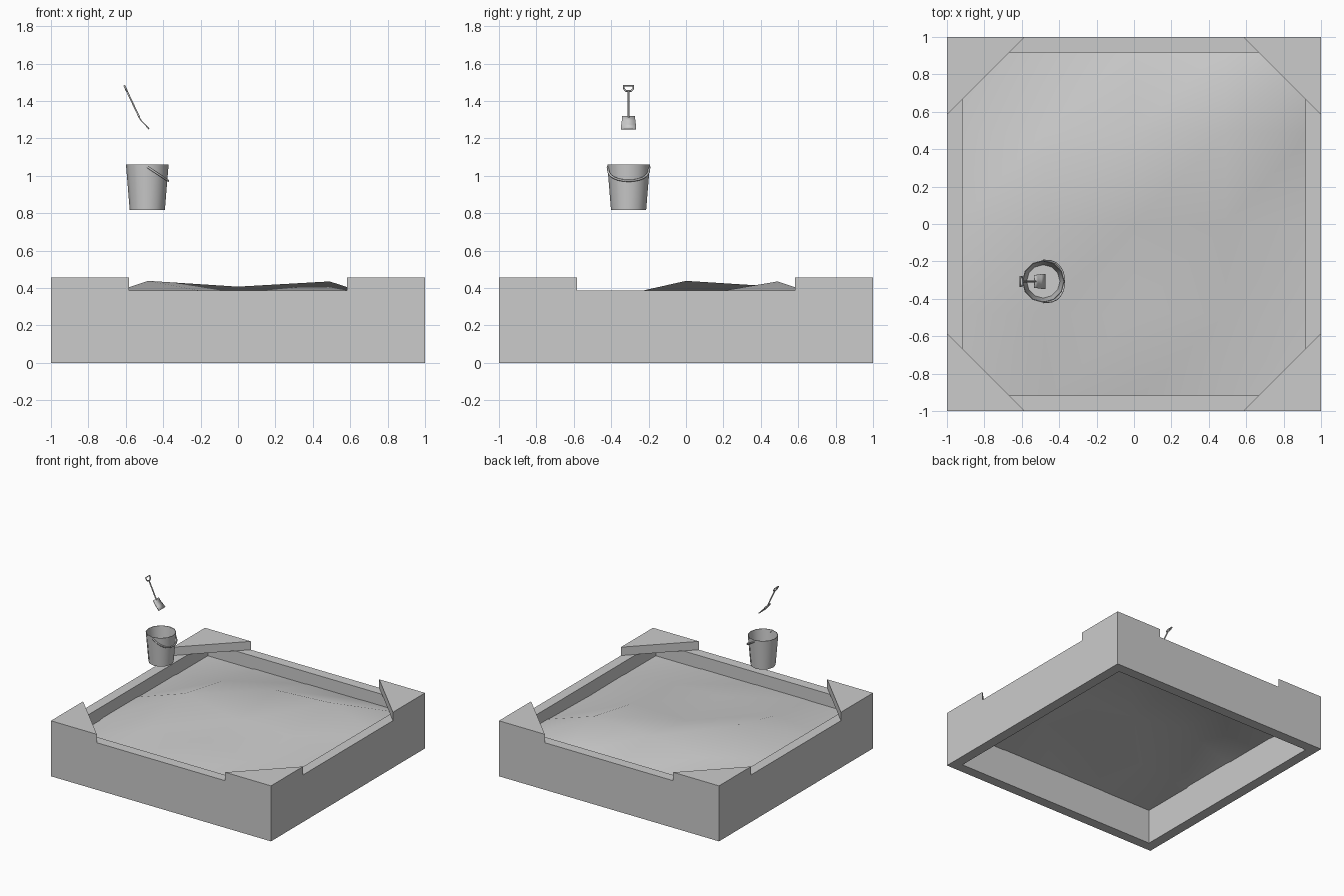
import bpy, bmesh, math
from mathutils import Vector

if "Cube" in bpy.data.objects:
    bpy.data.objects.remove(bpy.data.objects["Cube"])


def make(name, verts, faces, smooth=None):
    me = bpy.data.meshes.new(name)
    bm = bmesh.new()
    vs = [bm.verts.new(v) for v in verts]
    for f in faces:
        bm.faces.new([vs[i] for i in f])
    bm.to_mesh(me)
    bm.free()
    ob = bpy.data.objects.new(name, me)
    bpy.context.collection.objects.link(ob)
    if smooth:
        bpy.context.view_layer.objects.active = ob
        ob.select_set(True)
        bpy.ops.object.shade_smooth_by_angle(angle=math.radians(smooth))
        ob.select_set(False)
    return ob


def lathe(name, rings, n, centre, off=0, close=False, smooth=None):
    """Stack rings of (radius, z) around the centre."""
    verts = [(centre[0] + r * math.cos(2 * math.pi * i / n + off),
              centre[1] + r * math.sin(2 * math.pi * i / n + off), z)
             for r, z in rings for i in range(n)]
    m = len(rings)
    faces = []
    for k in range(m if close else m - 1):
        a, b = k * n, (k + 1) % m * n
        faces += [(a + i, a + (i + 1) % n, b + (i + 1) % n, b + i) for i in range(n)]
    if not close:
        faces += [tuple(reversed(range(n))), tuple(range((m - 1) * n, m * n))]
    return make(name, verts, faces, smooth)


def tube(name, points, radius, cyclic=False):
    cu = bpy.data.curves.new(name, 'CURVE')
    cu.dimensions = '3D'
    cu.bevel_depth = radius
    cu.bevel_resolution = 1
    cu.use_fill_caps = True
    sp = cu.splines.new('POLY')
    sp.points.add(len(points) - 1)
    for p, co in zip(sp.points, points):
        p.co = (*co, 1)
    sp.use_cyclic_u = cyclic
    ob = bpy.data.objects.new(name, cu)
    bpy.context.collection.objects.link(ob)
    return ob


# Square frame, open top and bottom
R2 = math.sqrt(2)
IN = 0.917
lathe("frame", [(R2, 0), (R2, 0.387), (IN * R2, 0.387), (IN * R2, 0)], 4, (0, 0),
      off=math.pi / 4, close=True)

# Triangular corner seats
for k, (sx, sy) in enumerate([(1, 1), (-1, 1), (-1, -1), (1, -1)]):
    tri = [(sx, sy), (0.583 * sx, sy), (sx, 0.583 * sy)]
    if sx * sy < 0:
        tri.reverse()
    make(f"corner_seat_{k + 1}", [(x, y, z) for z in (0.387, 0.456) for x, y in tri],
         [(2, 1, 0), (3, 4, 5)] + [(i, (i + 1) % 3, (i + 1) % 3 + 3, i + 3) for i in range(3)])

# Sand surface with two low mounds
heights = [(.28, .28, .28, .28, .28),
           (.28, .33, .36, .33, .28),
           (.28, .438, .347, .352, .275),
           (.28, .355, .407, .435, .285),
           (.28, .28, .28, .28, .28)]
coords = [-0.95, -0.48, 0, 0.49, 0.95]
sand_v = [(coords[i], coords[j], heights[j][i]) for j in range(5) for i in range(5)]
sand_f = []
for j in range(4):
    for i in range(4):
        a = j * 5 + i
        sand_f += [(a, a + 1, a + 6), (a, a + 6, a + 5)]
make("sand", sand_v, sand_f, 60)

# Bucket with a thin wall
bx, by = -0.485, -0.307
lathe("bucket", [(0.094, 0.817), (0.114, 1.060), (0.110, 1.060), (0.089, 0.822)],
      12, (bx, by), smooth=40)

# Bucket handle, hanging forward
d = Vector((0.112, 0, -0.074))
arc = []
for i in range(13):
    t = math.pi * i / 12
    arc.append(Vector((bx, by - 0.111 * math.cos(t), 1.047)) + d * math.sin(t) ** 0.7)
tube("bucket_handle", arc, 0.006)


# Spade shaft and grip
def on_axis(z, dy=0):
    return (-0.608 + (1.482 - z) * 0.475, by + dy, z)


tube("spade_shaft", [on_axis(1.455), on_axis(1.31)], 0.005)
grip = [(1.481, -0.026), (1.481, 0.026), (1.463, 0.024), (1.453, 0.014),
        (1.453, -0.014), (1.463, -0.024)]
tube("spade_grip", [on_axis(z, dy) for z, dy in grip], 0.005, True)

# Spade blade, gently curved and widening to the tip
rows = [(-0.532, 1.317, 0.034), (-0.517, 1.295, 0.036), (-0.497, 1.273, 0.039), (-0.475, 1.250, 0.041)]
blade_v = [(x, by + s * w, z) for x, z, w in rows for s in (-1, 1)]
blade = make("spade_blade", blade_v, [(2 * i, 2 * i + 1, 2 * i + 3, 2 * i + 2) for i in range(3)], 40)
sol = blade.modifiers.new("thickness", 'SOLIDIFY')
sol.thickness = 0.006
sol.offset = 0

# Consistent outward normals
for ob in bpy.data.objects:
    if ob.type == 'MESH' and ob.name != "sand":
        bm = bmesh.new()
        bm.from_mesh(ob.data)
        bmesh.ops.recalc_face_normals(bm, faces=bm.faces)
        bm.to_mesh(ob.data)
        bm.free()
